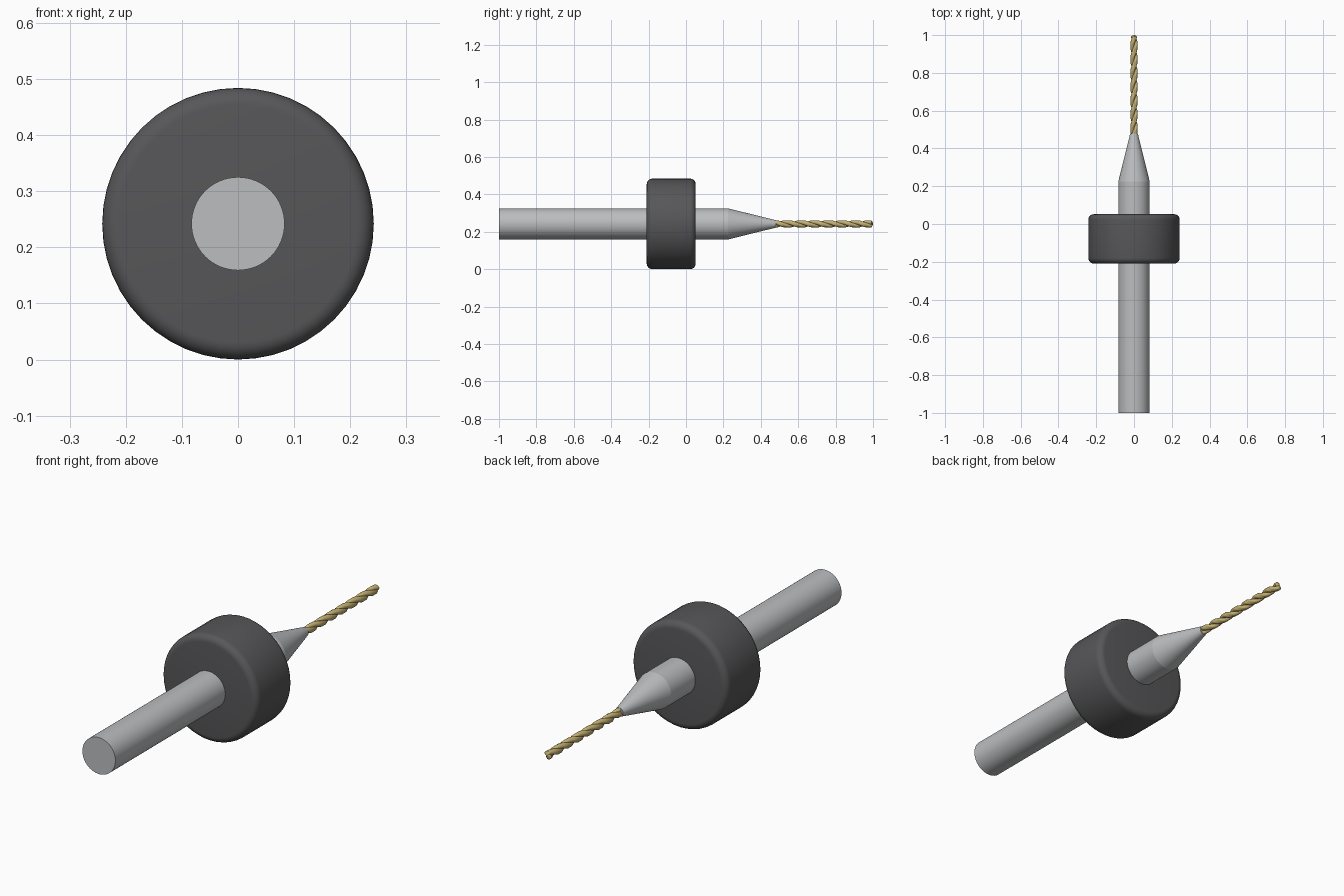
import bpy, bmesh, math

if "Cube" in bpy.data.objects:
    bpy.data.objects.remove(bpy.data.objects["Cube"], do_unlink=True)

AXIS_Z = 0.242


def material(name, color, metallic=0.0):
    m = bpy.data.materials.new(name)
    m.use_nodes = True
    m.diffuse_color = (*color, 1)
    m.node_tree.nodes["Principled BSDF"].inputs["Base Color"].default_value = (*color, 1)
    return m


steel = material("light steel grey", (0.50, 0.51, 0.52))
rubber = material("dark grey", (0.095, 0.095, 0.1))
gold = material("gold", (0.56, 0.44, 0.17))


def loft(name, rings, mat, angle=30):
    """Skin a list of (y, [(x, z), ...]) sections along the y axis and cap both ends."""
    bm = bmesh.new()
    loops = [[bm.verts.new((x, y, z + AXIS_Z)) for x, z in pts] for y, pts in rings]
    n = len(loops[0])
    for a, b in zip(loops, loops[1:]):
        for i in range(n):
            j = (i + 1) % n
            bm.faces.new((a[i], a[j], b[j], b[i]))
    bm.faces.new(loops[0])
    bm.faces.new(loops[-1])
    bmesh.ops.recalc_face_normals(bm, faces=bm.faces)
    mesh = bpy.data.meshes.new(name)
    bm.to_mesh(mesh)
    bm.free()
    mesh.materials.append(mat)
    ob = bpy.data.objects.new(name, mesh)
    bpy.context.collection.objects.link(ob)
    bpy.ops.object.select_all(action="DESELECT")
    ob.select_set(True)
    bpy.context.view_layer.objects.active = ob
    bpy.ops.object.shade_smooth_by_angle(angle=math.radians(angle))
    return ob


def circle(r, n):
    return [(r * math.sin(math.tau * i / n), r * math.cos(math.tau * i / n)) for i in range(n)]


def turned(name, profile, mat, n=48, angle=30):
    return loft(name, [(y, circle(r, n)) for y, r in profile], mat, angle)


# Straight shank and tapered neck
turned("shank", [(-1.0, 0.083), (0.225, 0.083)], steel, 64)
turned("tapered_neck", [(0.225, 0.083), (0.48, 0.02)], steel, 64)

# Depth collar with rounded rims
R, FRONT, BACK, ROUND, STEPS = 0.242, -0.21, 0.052, 0.03, 6
arc = [(ROUND * (1 - math.cos(t)), ROUND * (1 - math.sin(t)))
       for t in (math.pi / 2 * k / STEPS for k in range(STEPS + 1))]
collar = [(FRONT + dy, R - dr) for dy, dr in arc]
collar += [(BACK - dy, R - dr) for dy, dr in reversed(arc)]
turned("depth_collar", collar, rubber, 48, 40)


# Twisted two-flute cutting bit
def flute_section(r, turn, n=32):
    pts = []
    for i in range(n):
        a = math.tau * i / n
        rad = r * (0.5 + 0.5 * min(1, 1.25 * abs(math.cos(a))))
        pts.append((rad * math.sin(a + turn), rad * math.cos(a + turn)))
    return pts


START, END, PITCH, RINGS = 0.47, 0.992, 0.146, 140
rings = []
for k in range(RINGS + 1):
    y = START + (END - START) * k / RINGS
    rings.append((y, flute_section(0.019, math.tau * (y - START) / PITCH)))
rings.append((1.0, flute_section(0.004, math.tau * (1 - START) / PITCH)))
loft("twisted_bit", rings, gold, 40)
